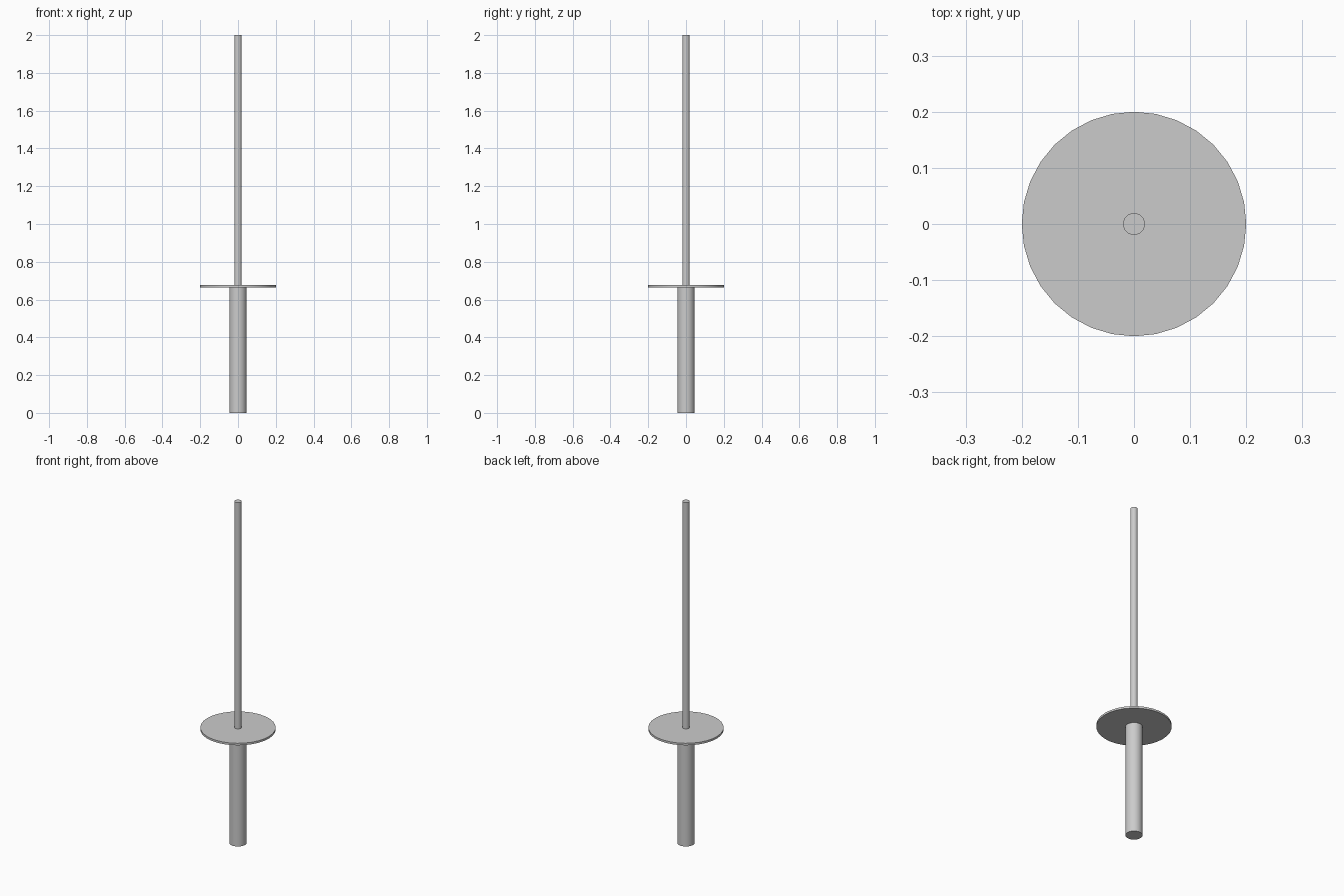
import bpy
import math

if "Cube" in bpy.data.objects:
    bpy.data.objects.remove(bpy.data.objects["Cube"])


def cylinder(name, radius, z0, z1, sides=32):
    bpy.ops.mesh.primitive_cylinder_add(
        vertices=sides, radius=radius, depth=z1 - z0, location=(0, 0, (z0 + z1) / 2))
    obj = bpy.context.object
    obj.name = name
    bpy.ops.object.shade_smooth_by_angle(angle=math.radians(30))
    return obj


# Thick grip standing on the ground
cylinder("grip", 0.046, 0.0, 0.667)
# Thin round hand guard
cylinder("guard", 0.2, 0.664, 0.676)
# Long slim shaft above the guard
cylinder("shaft", 0.0195, 0.67, 2.0)
